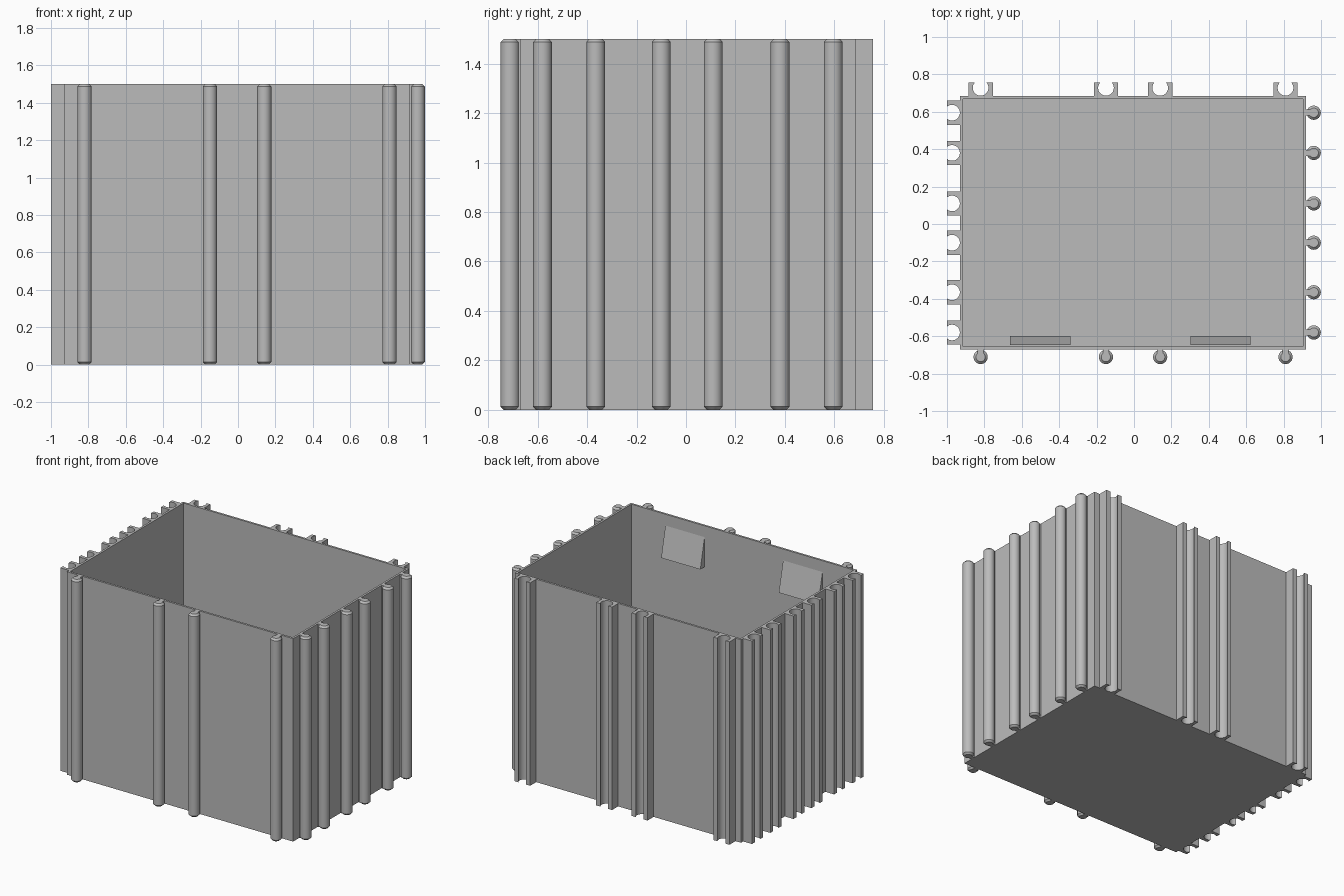
import bpy, bmesh
from math import sin, cos, pi, acos, radians
from mathutils import Matrix

if "Cube" in bpy.data.objects:
    bpy.data.objects.remove(bpy.data.objects["Cube"])

HEIGHT = 1.5
LEFT, RIGHT, FRONT, BACK = -0.93, 0.92, -0.67, 0.685
WALL = 0.022

grey = bpy.data.materials.new("plain grey")
grey.use_nodes = True
COLOUR = (0.5, 0.5, 0.5, 1)
grey.diffuse_color = COLOUR
grey.node_tree.nodes["Principled BSDF"].inputs["Base Color"].default_value = COLOUR


def finish(bm, name, place=Matrix(), smooth=False):
    bmesh.ops.recalc_face_normals(bm, faces=bm.faces)
    mesh = bpy.data.meshes.new(name)
    bm.to_mesh(mesh)
    bm.free()
    mesh.materials.append(grey)
    ob = bpy.data.objects.new(name, mesh)
    bpy.context.collection.objects.link(ob)
    ob.matrix_world = place
    if smooth:
        bpy.ops.object.select_all(action='DESELECT')
        ob.select_set(True)
        bpy.context.view_layer.objects.active = ob
        bpy.ops.object.shade_smooth_by_angle(angle=radians(30))
    return ob


def prism(bm, points, along):
    face = bm.faces.new([bm.verts.new(p) for p in points])
    out = bmesh.ops.extrude_face_region(bm, geom=[face])
    verts = [v for v in out["geom"] if isinstance(v, bmesh.types.BMVert)]
    bmesh.ops.translate(bm, verts=verts, vec=along)


# Open box: solid block with its top inset and pushed down
bm = bmesh.new()
prism(bm, [(LEFT, FRONT, 0), (RIGHT, FRONT, 0), (RIGHT, BACK, 0), (LEFT, BACK, 0)],
      (0, 0, HEIGHT))
bm.normal_update()
top = max(bm.faces, key=lambda f: f.calc_center_median().z)
bmesh.ops.inset_region(bm, faces=[top], thickness=WALL)
out = bmesh.ops.extrude_face_region(bm, geom=[top])
bmesh.ops.translate(bm, vec=(0, 0, WALL - HEIGHT),
                    verts=[v for v in out["geom"] if isinstance(v, bmesh.types.BMVert)])
if top.is_valid:
    bmesh.ops.delete(bm, geom=[top], context='FACES_ONLY')
finish(bm, "open_box")


# Connector parts are made pointing along +x from the wall at x = 0
def pin(name, place):
    bm = bmesh.new()
    r, chamfer, offset, sides = 0.038, 0.013, 0.041, 24
    rings = []
    for z, rad in ((0, r - chamfer), (chamfer, r),
                   (HEIGHT - chamfer, r), (HEIGHT, r - chamfer)):
        rings.append([bm.verts.new((offset + rad * cos(2 * pi * i / sides),
                                    rad * sin(2 * pi * i / sides), z))
                      for i in range(sides)])
    for a, b in zip(rings, rings[1:]):
        for i in range(sides):
            j = (i + 1) % sides
            bm.faces.new((a[i], a[j], b[j], b[i]))
    bm.faces.new(rings[0])
    bm.faces.new(rings[-1])
    # Neck joining the pin to the wall
    n = 0.016
    prism(bm, [(0, -n, 0), (offset, -n, 0), (offset, n, 0), (0, n, 0)], (0, 0, HEIGHT))
    finish(bm, name, place, True)


def socket(name, place):
    bm = bmesh.new()
    half, depth, centre, r, steps = 0.065, 0.071, 0.043, 0.042, 22
    lip = acos((depth - centre) / r)
    points = [(depth, -half, 0), (0, -half, 0), (0, half, 0), (depth, half, 0)][::-1]
    arc = [-lip - (2 * pi - 2 * lip) * i / steps for i in range(steps + 1)]
    points += [(centre + r * cos(a), r * sin(a), 0) for a in arc]
    prism(bm, points, (0, 0, HEIGHT))
    finish(bm, name, place, True)


def at(x, y, turn):
    return Matrix.Translation((x, y, 0)) @ Matrix.Rotation(radians(turn), 4, 'Z')


# Pins on the front and +x walls fit sockets on the back and -x walls
for i, x in enumerate((-0.82, -0.15, 0.14, 0.81)):
    pin(f"front_pin_{i + 1}", at(x, FRONT, -90))
    socket(f"back_socket_{i + 1}", at(x, BACK, 90))
for i, y in enumerate((0.595, 0.38, 0.11, -0.1, -0.365, -0.58)):
    pin(f"left_pin_{i + 1}", at(RIGHT, y, 0))
    socket(f"right_socket_{i + 1}", at(LEFT, y, 180))

# Wedge catches inside the front wall
inner = FRONT + WALL
for name, x0, x1 in (("right_catch", -0.662, -0.34), ("left_catch", 0.302, 0.622)):
    bm = bmesh.new()
    prism(bm, [(x0, inner, 1.2), (x0, inner + 0.05, 1.2), (x0, inner, 1.42)],
          (x1 - x0, 0, 0))
    finish(bm, name)
